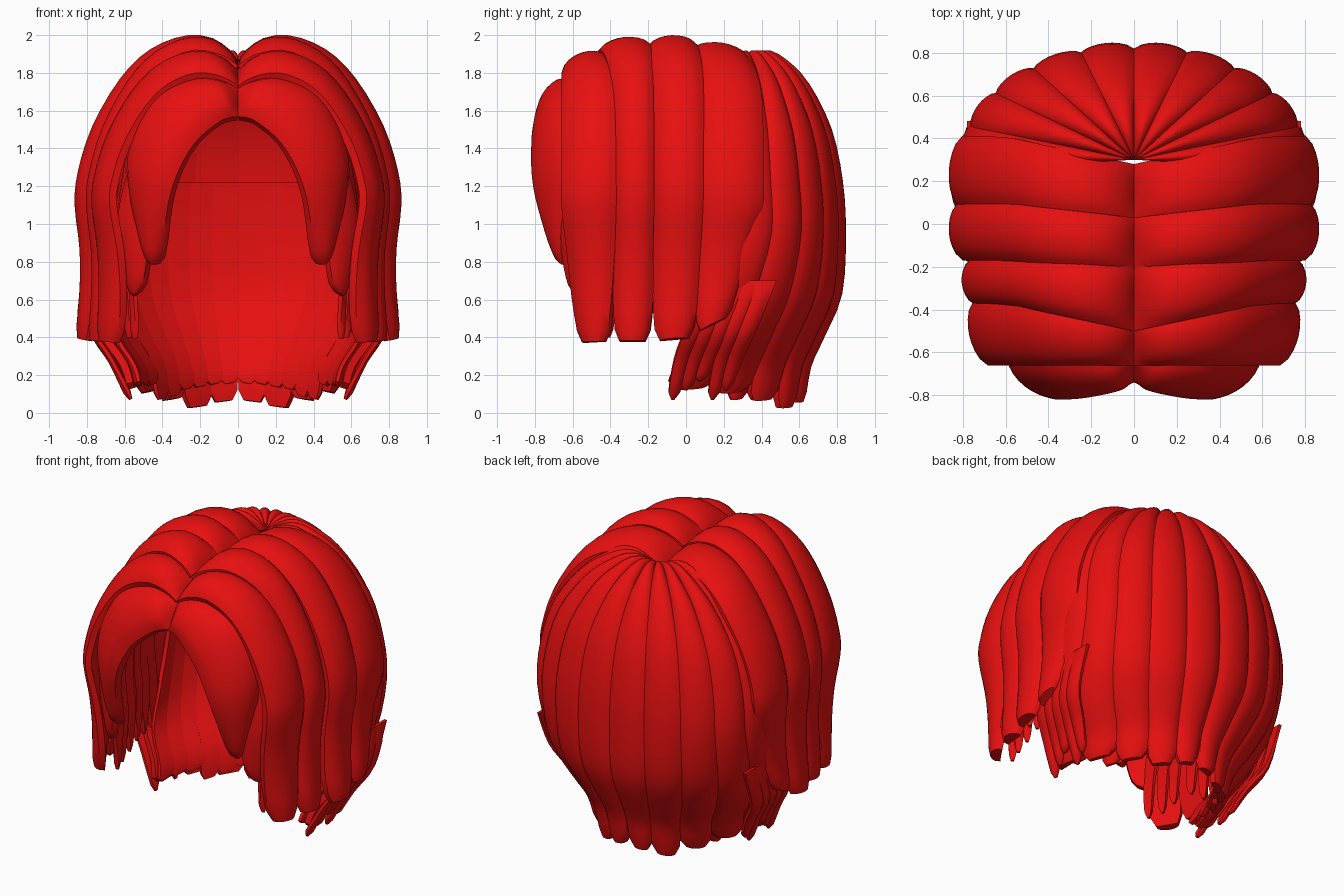
import bpy, bmesh, math, random
from mathutils import Vector

random.seed(4)
cube = bpy.data.objects.get("Cube")
if cube:
    bpy.data.objects.remove(cube, do_unlink=True)

red = bpy.data.materials.new("hair_red")
red.use_nodes = True
red.diffuse_color = (0.8, 0.005, 0.005, 1)
red.node_tree.nodes["Principled BSDF"].inputs["Base Color"].default_value = red.diffuse_color


def sample(pts, t):
    """Smooth curve through the points, t from 0 to 1."""
    f = min(t, 0.9999) * (len(pts) - 1)
    i = int(f)
    u = f - i
    a, b, c, d = [Vector(pts[min(max(k, 0), len(pts) - 1)]) for k in range(i - 1, i + 3)]
    return 0.5 * (2 * b + (c - a) * u + (2 * a - 5 * b + 4 * c - d) * u * u
                  + (3 * b - a - 3 * c + d) * u ** 3)


def lock(name, left, right, dome=0.05, thick=0.04, tip=0.4, rows=30, cols=8):
    """Domed ribbon of hair between two edge paths, mirrored to the other side."""
    bm = bmesh.new()
    rings = []
    for r in range(rows + 1):
        t = r / rows
        l, rt = sample(left, t), sample(right, t)
        mid = (l + rt) / 2
        ta, tb = max(t - 0.02, 0), min(t + 0.02, 1)
        along = sample(left, tb) + sample(right, tb) - sample(left, ta) - sample(right, ta)
        n = along.cross(rt - l).normalized()
        if n.dot(mid - Vector((0, 0, 1))) < 0:
            n = -n
        k = max(0, (t - 0.88) / 0.12)
        w = tip + (1 - tip) * math.sqrt(max(0, 1 - k * k))
        l, rt = mid + (l - mid) * w, mid + (rt - mid) * w
        h = dome * min(1, t * 7) * w
        outer, inner = [], []
        for c in range(cols + 1):
            s = c / cols
            p = l.lerp(rt, s)
            arch = (1 - (2 * s - 1) ** 2) ** 0.7
            outer.append(p + n * h * arch)
            inner.append(p - n * thick * (0.4 + 0.6 * w))
        ring = outer + inner[::-1]
        for p in ring:
            p.x = max(p.x, 0)
        rings.append([bm.verts.new(p) for p in ring])
    size = len(rings[0])
    for a, b in zip(rings, rings[1:]):
        for i in range(size):
            j = (i + 1) % size
            bm.faces.new((a[i], a[j], b[j], b[i]))
    bm.faces.new(rings[0])
    bm.faces.new(rings[-1])
    bmesh.ops.recalc_face_normals(bm, faces=bm.faces)
    mesh = bpy.data.meshes.new(name)
    bm.to_mesh(mesh)
    bm.free()
    ob = bpy.data.objects.new(name, mesh)
    bpy.context.collection.objects.link(ob)
    mesh.materials.append(red)
    ob.modifiers.new("other_side", 'MIRROR').use_mirror_merge = False
    bpy.ops.object.select_all(action='DESELECT')
    ob.select_set(True)
    bpy.context.view_layer.objects.active = ob
    bpy.ops.object.shade_smooth_by_angle(angle=math.radians(40))
    return ob


# Arch from the parting, over the crest and down the side
ARCH = [(0, 0.90), (0.12, 0.97), (0.32, 1), (0.54, 0.92), (0.72, 0.75),
        (0.89, 0.47), (0.98, 0.2), (1, 0)]


def side_edge(y_part, y_side, y_tip, crest, width, z_tip, flare=0.0):
    pts = []
    for x, z in ARCH:
        y = y_part + (y_side - y_part) * min(1, x * 1.3)
        pts.append((x * width, y, 1.1 + z * (crest - 1.1)))
    for k in (0.33, 0.67, 1):
        pts.append((width * (1 - 0.04 * math.sin(k * math.pi)) + flare * k,
                    y_side + (y_tip - y_side) * k, 1.1 + (z_tip - 1.1) * k))
    return pts


# Front fringe framing the face
lock("front_lock",
     [(0, -0.74, 1.57), (0.1, -0.78, 1.54), (0.25, -0.81, 1.4), (0.36, -0.8, 1.15), (0.41, -0.68, 0.78)],
     [(0, -0.63, 1.74), (0.22, -0.64, 1.77), (0.46, -0.64, 1.64), (0.59, -0.62, 1.3), (0.48, -0.6, 0.8)],
     dome=0.06)
lock("front_under_lock",
     [(0, -0.66, 1.6), (0.2, -0.7, 1.52), (0.38, -0.7, 1.3), (0.46, -0.68, 1.0), (0.5, -0.63, 0.66)],
     [(0, -0.55, 1.7), (0.28, -0.55, 1.68), (0.53, -0.56, 1.4), (0.64, -0.56, 1.0), (0.58, -0.53, 0.6)],
     dome=0.03)

# Side locks: part y, side y, tip y, crest, width, tip z, flare for each edge
SIDE = [
    ((-0.66, -0.66, -0.58, 1.80, 0.68, 0.37, -0.05), (-0.48, -0.36, -0.41, 1.90, 0.75, 0.38, 0)),
    ((-0.50, -0.38, -0.39, 1.92, 0.74, 0.38, 0), (-0.20, -0.16, -0.18, 1.95, 0.76, 0.38, 0)),
    ((-0.22, -0.17, -0.18, 1.94, 0.80, 0.38, 0), (0.03, 0.10, 0.05, 1.95, 0.82, 0.40, 0.01)),
    ((0.01, 0.08, 0.04, 1.93, 0.82, 0.42, 0), (0.28, 0.41, 0.25, 1.88, 0.80, 0.52, 0)),
]
for i, (a, b) in enumerate(SIDE):
    lock(f"side_lock_{i + 1}", side_edge(*a), side_edge(*b), dome=0.055, tip=0.65)

# Thin strands hanging under the side locks
for i in range(8):
    y = -0.55 + i * 0.095
    x = 0.57 + 0.025 * i + random.uniform(-0.02, 0.02)
    z = random.uniform(0.38, 0.5)
    lock(f"side_strand_{i + 1}",
         [(x - 0.04, y, 1.5), (x + 0.03, y, 1.0), (x, y, 0.7), (x - 0.02, y + 0.02, z)],
         [(x - 0.04, y + 0.13, 1.5), (x + 0.04, y + 0.13, 1.0), (x, y + 0.1, 0.7), (x, y + 0.06, z)],
         dome=0.02, thick=0.02, rows=14, cols=4)

# Back profile: radius against height, from the crown to the nape
BACK = [(0, 1.85), (0.2, 1.89), (0.4, 1.84), (0.62, 1.72), (0.84, 1.49), (0.95, 1.22),
        (0.98, 0.95), (0.95, 0.64), (0.78, 0.42), (0.64, 0.25)]


def back_edge(deg, z_tip, scale=1.0, start=0):
    a = math.radians(deg)
    pts = []
    for r, z in BACK[start:] + [(0.6, z_tip)]:
        sweep = 0.36 * (1 - math.sin(a)) * max(0, (0.9 - z) / 0.8)
        wide = r + (0.12 * (1 - math.sin(a)) if z < 0.5 else 0)
        pts.append((0.81 * wide * scale * math.cos(a),
                    0.3 + 0.53 * r * scale * math.sin(a) - sweep, z))
    return pts


# Outer back locks fanning out from the crown
angles = [-4, 17, 36, 54, 72, 90]
tips = [0.12, 0.1, 0.06, 0.02, 0.05]
for i, z in enumerate(tips):
    lock(f"back_lock_{i + 1}", back_edge(angles[i] - 1, z), back_edge(min(90, angles[i + 1] + 1), z + 0.02),
         dome=0.04, tip=0.55)

# Shorter nape locks lying under the back
for i in range(9):
    d = -6 + i * 10.5
    z = random.uniform(0.04, 0.16)
    lock(f"nape_lock_{i + 1}", back_edge(d, z, 0.9, 5), back_edge(min(90, d + 12), z + 0.02, 0.9, 5),
         dome=0.03, thick=0.02, tip=0.5, rows=16, cols=6)

# Loose tufts behind the ears that sweep forward
for i in range(5):
    y = -0.06 + i * 0.07
    x = 0.57 + 0.02 * (i % 3)
    z = 0.07 + 0.05 * (i % 3)
    lock(f"ear_tuft_{i + 1}",
         [(0.78, y + 0.14, 0.7), (0.78, y + 0.06, 0.45), (0.68, y, 0.28), (x, y - 0.04, z)],
         [(0.78, y + 0.26, 0.7), (0.76, y + 0.16, 0.45), (0.66, y + 0.08, 0.28), (x, y + 0.02, z)],
         dome=0.02, thick=0.02, rows=12, cols=4, tip=0.3)
